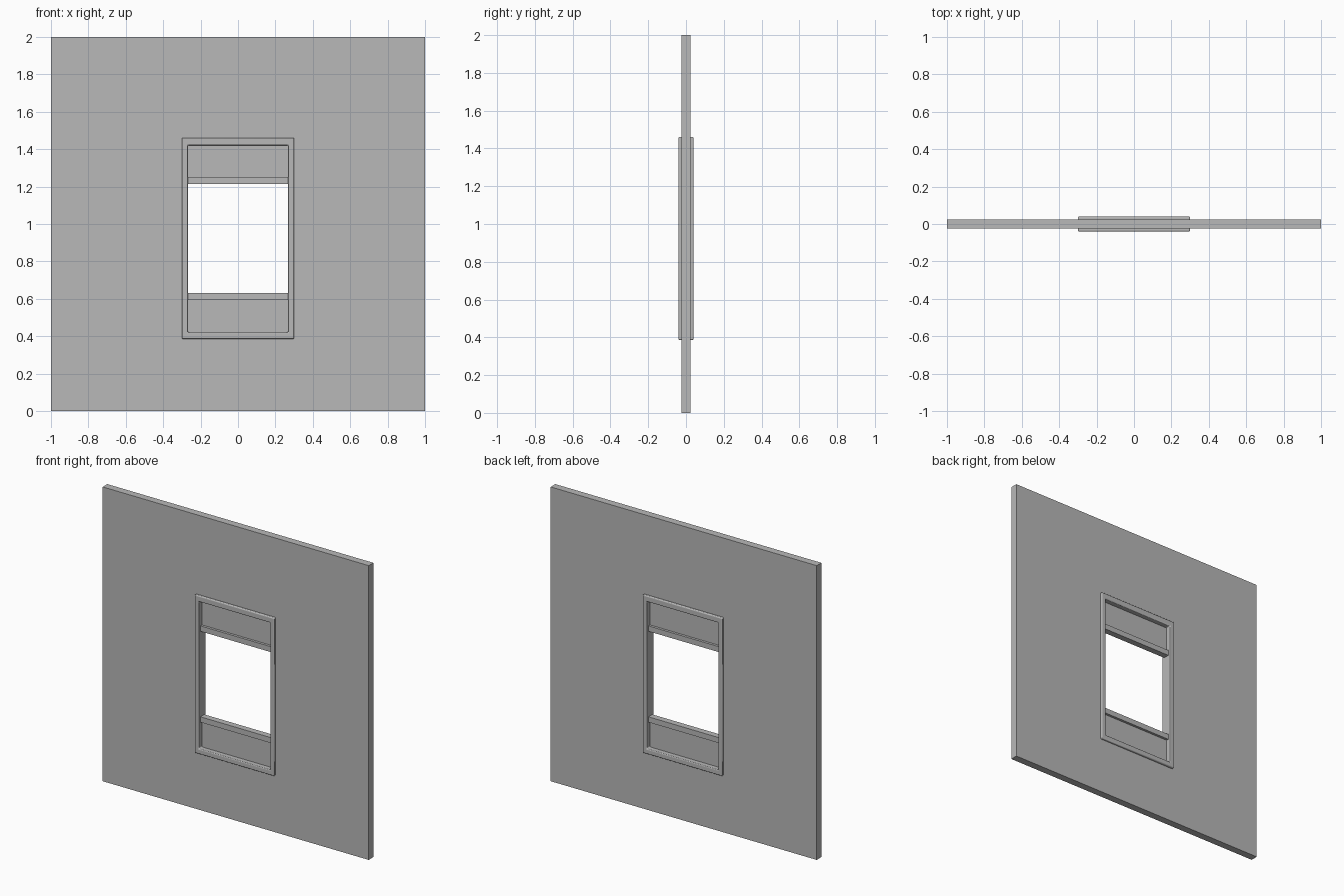
import bpy
import bmesh

default = bpy.data.objects.get("Cube")
if default:
    bpy.data.objects.remove(default, do_unlink=True)

# Single plain finish
grey = bpy.data.materials.new("wall_grey")
grey.use_nodes = True
COLOUR = (0.48, 0.48, 0.48, 1)
grey.diffuse_color = COLOUR
grey.node_tree.nodes["Principled BSDF"].inputs["Base Color"].default_value = COLOUR


def finish(name, bm, bevel=0):
    bmesh.ops.recalc_face_normals(bm, faces=bm.faces)
    mesh = bpy.data.meshes.new(name)
    bm.to_mesh(mesh)
    bm.free()
    mesh.materials.append(grey)
    obj = bpy.data.objects.new(name, mesh)
    bpy.context.collection.objects.link(obj)
    if bevel:
        mod = obj.modifiers.new("soft_edges", "BEVEL")
        mod.width = bevel
        mod.segments = 3
    return obj


def rect_loop(bm, rect, y):
    half, low, high = rect
    corners = ((-half, low), (half, low), (half, high), (-half, high))
    return [bm.verts.new((x, y, z)) for x, z in corners]


def ring(name, outer, inner, depth, bevel=0):
    """Rectangular slab with a rectangular opening, centred on y = 0."""
    bm = bmesh.new()
    loops = [rect_loop(bm, rect, y) for rect, y in
             ((outer, -depth), (outer, depth), (inner, depth), (inner, -depth))]
    for a, b in zip(loops, loops[1:] + loops[:1]):
        for i in range(4):
            j = (i + 1) % 4
            bm.faces.new((a[i], a[j], b[j], b[i]))
    return finish(name, bm, bevel)


def slab(name, rect, depth):
    bm = bmesh.new()
    front, back = rect_loop(bm, rect, -depth), rect_loop(bm, rect, depth)
    bm.faces.new(front)
    bm.faces.new(back)
    for i in range(4):
        j = (i + 1) % 4
        bm.faces.new((front[i], front[j], back[j], back[i]))
    return finish(name, bm)


# Half width, bottom and top of each rectangle
WALL = (1.0, 0.0, 2.0)
HOLE = (0.28, 0.40, 1.44)
FRAME = (0.30, 0.386, 1.461)
OPENING = (0.268, 0.421, 1.421)

# Wall and the frame standing proud of it on both sides
ring("wall", WALL, HOLE, 0.025)
frame = ring("window_frame", FRAME, OPENING, 0.04, bevel=0.006)
bpy.context.view_layer.objects.active = frame
frame.select_set(True)
bpy.ops.object.shade_smooth_by_angle()

# Thin infill panels with a thicker rail at the edge of the clear opening
half = OPENING[0]
slab("upper_panel", (half, 1.24, OPENING[2]), 0.004)
slab("upper_rail", (half, 1.213, 1.25), 0.021)
slab("lower_panel", (half, OPENING[1], 0.60), 0.004)
slab("lower_rail", (half, 0.595, 0.632), 0.021)
